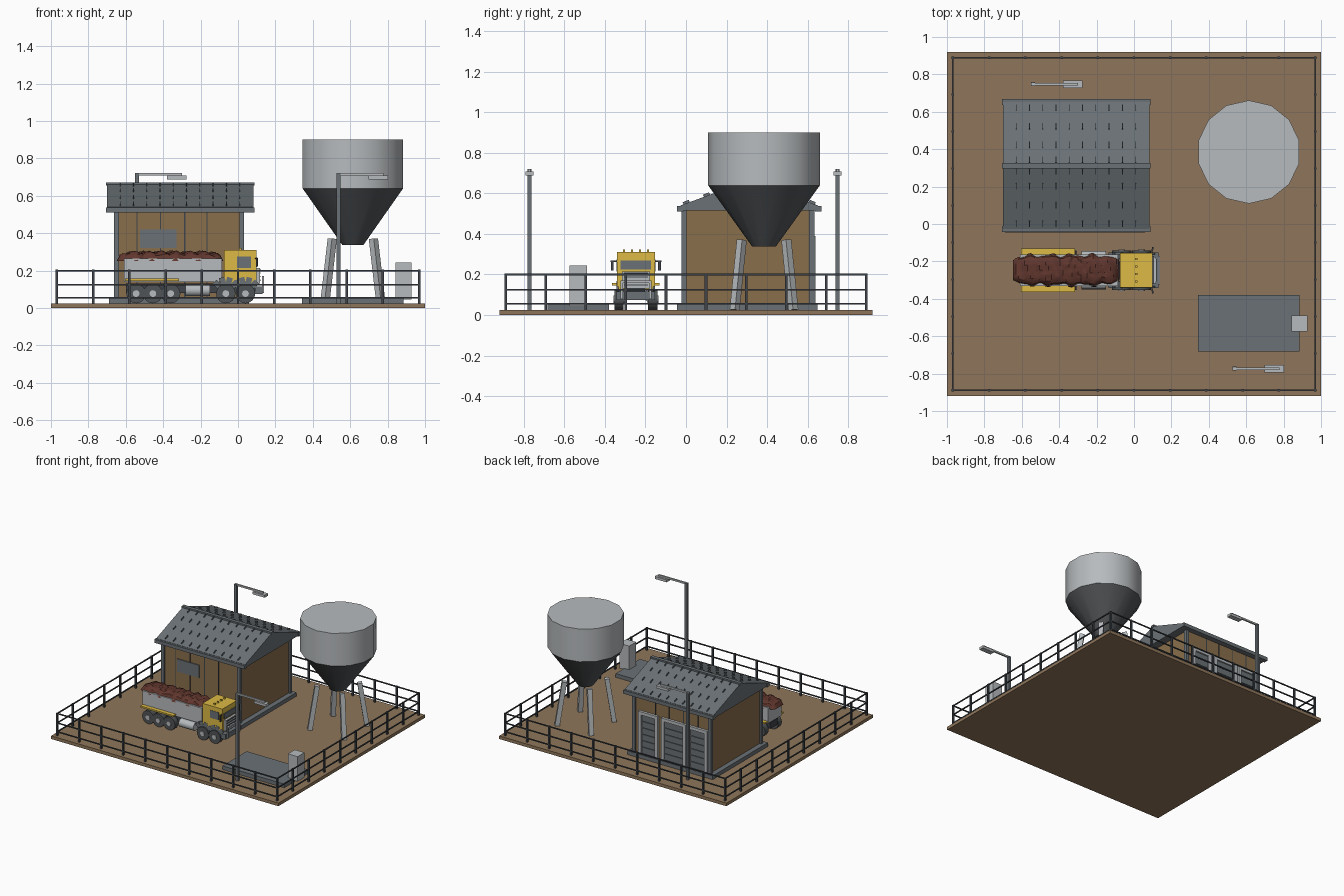
import bpy, bmesh, math, random
from mathutils import Vector, Matrix

random.seed(4)
if "Cube" in bpy.data.objects:
    bpy.data.objects.remove(bpy.data.objects["Cube"])


def material(name, *rgb):
    m = bpy.data.materials.new(name)
    m.use_nodes = True
    m.diffuse_color = (*rgb, 1)
    m.node_tree.nodes["Principled BSDF"].inputs["Base Color"].default_value = (*rgb, 1)
    return m


earth = material("earth brown", .275, .182, .103)
timber = material("timber brown", .25, .157, .072)
steel = material("light steel", .47, .495, .51)
slate = material("slate grey", .145, .165, .18)
charcoal = material("charcoal", .085, .09, .095)
dark = material("dark iron", .05, .058, .068)
yellow = material("truck yellow", .72, .49, .06)
soil = material("red soil", .12, .038, .027)
rubber = material("tyre grey", .08, .088, .093)


def finish(name, mat, bm, smooth=False):
    bmesh.ops.recalc_face_normals(bm, faces=bm.faces)
    if smooth:
        for f in bm.faces:
            f.smooth = True
        for e in bm.edges:
            e.smooth = e.calc_face_angle(0) < math.radians(32)
    mesh = bpy.data.meshes.new(name)
    bm.to_mesh(mesh)
    bm.free()
    mesh.materials.append(mat)
    obj = bpy.data.objects.new(name, mesh)
    bpy.context.collection.objects.link(obj)
    return obj


def add_box(bm, xs, ys, zs):
    lo, hi = zip(xs, ys, zs)
    centre = (Vector(lo) + Vector(hi)) / 2
    size = Vector(hi) - Vector(lo)
    bmesh.ops.create_cube(bm, size=1, matrix=Matrix.Translation(centre) @ Matrix.Diagonal((*size, 1)))


def box(name, mat, xs, ys, zs):
    bm = bmesh.new()
    add_box(bm, xs, ys, zs)
    return finish(name, mat, bm)


def add_beam(bm, a, b, width, height=None):
    a, b = Vector(a), Vector(b)
    d = b - a
    turn = d.to_track_quat('Z', 'Y').to_matrix().to_4x4()
    scale = Matrix.Diagonal((width, height or width, d.length, 1))
    bmesh.ops.create_cube(bm, size=1, matrix=Matrix.Translation((a + b) / 2) @ turn @ scale)


def add_cylinder(bm, centre, radius, depth, axis):
    turn = Matrix.Rotation(math.pi / 2, 4, axis)
    bmesh.ops.create_cone(bm, cap_ends=True, segments=16, radius1=radius, radius2=radius,
                          depth=depth, matrix=Matrix.Translation(centre) @ turn)


# Ground slab
GROUND = .025
box("ground", earth, (-1, 1), (-.92, .92), (0, GROUND))

# Perimeter fence
FX, FY = .968, .89
bm = bmesh.new()
for s in (-1, 1):
    for i in range(11):
        x = -FX + 2 * FX * i / 10
        add_beam(bm, (x, s * FY, GROUND), (x, s * FY, .205), .013)
    for i in range(1, 9):
        y = -FY + 2 * FY * i / 9
        add_beam(bm, (s * FX, y, GROUND), (s * FX, y, .205), .013)
    for z in (.055, .125, .2):
        add_beam(bm, (-FX, s * FY, z), (FX, s * FY, z), .008)
        add_beam(bm, (s * FX, -FY, z), (s * FX, FY, z), .008)
finish("fence", dark, bm)

# Silo: light drum over a darker hopper, on splayed legs
SX, SY, SIDES = .614, .385, 14
bm = bmesh.new()
rings = []
for radius, z in ((.058, .337), (.276, .64), (.276, .9)):
    angles = [math.pi / 2 + math.tau * i / SIDES for i in range(SIDES)]
    rings.append([bm.verts.new((SX + radius * math.cos(a), SY + radius * math.sin(a), z)) for a in angles])
for low, high in zip(rings, rings[1:]):
    for i in range(SIDES):
        j = (i + 1) % SIDES
        bm.faces.new((low[i], low[j], high[j], high[i]))
bm.faces.new(rings[0])
bm.faces.new(rings[-1])
for f in bm.faces:
    f.material_index = int(f.calc_center_median().z < .6)
finish("silo", steel, bm, smooth=True).data.materials.append(charcoal)
bm = bmesh.new()
for sx in (-1, 1):
    for sy in (-1, 1):
        add_beam(bm, (SX + sx * .15, SY + sy * .145, GROUND), (SX + sx * .11, SY + sy * .11, .37), .035)
finish("silo_legs", steel, bm)

# Shed: foundation, walls, posts
box("foundation", slate, (-.69, .06), (-.045, .65), (GROUND, .055))
box("shed_walls", timber, (-.65, .02), (-.01, .62), (.05, .52))
bm = bmesh.new()
for x in (-.65, .02):
    for y in (-.01, .62):
        add_beam(bm, (x, y, .05), (x, y, .53), .026)
finish("corner_posts", slate, bm)
bm = bmesh.new()
for y in (-.01, .62):
    for x in (-.54, -.415, -.285, -.165):
        add_beam(bm, (x, y, .05), (x, y, .52), .006)
finish("wall_seams", dark, bm)

# Shed roof with cap, gutters and snow guards
RIDGE, HALF, EAVE, PEAK = .312, .34, .54, .665
bm = bmesh.new()
outline = [(RIDGE - HALF, .515), (RIDGE - HALF, EAVE), (RIDGE, PEAK), (RIDGE + HALF, EAVE), (RIDGE + HALF, .515)]
face = bm.faces.new([bm.verts.new((-.7, y, z)) for y, z in outline])
moved = bmesh.ops.extrude_face_region(bm, geom=[face])['geom']
bmesh.ops.translate(bm, vec=(.782, 0, 0), verts=[g for g in moved if isinstance(g, bmesh.types.BMVert)])
finish("roof", slate, bm)
box("ridge_cap", slate, (-.705, .087), (RIDGE - .014, RIDGE + .014), (.655, .672))
bm = bmesh.new()
guards = bmesh.new()
for s in (-1, 1):
    edge = RIDGE + s * HALF
    add_box(bm, (-.705, .087), (edge - .016, edge + .016), (.51, .538))
    for d in (.03, .11, .21, .31):
        for i in range(10):
            x = -.63 + .071 * i
            z = PEAK - (PEAK - EAVE) * d / HALF
            add_beam(guards, (x, RIDGE + s * (d - .014), z + .012), (x, RIDGE + s * (d + .016), z), .004, .012)
finish("gutters", slate, bm)
finish("snow_guards", slate, guards)

# Front window
box("window_pane", slate, (-.525, -.33), (-.018, -.009), (.32, .42))

# Back roller doors
bm = bmesh.new()
slats = bmesh.new()
for x0, x1 in ((-.185, -.04), (-.43, -.24), (-.62, -.47)):
    box("door_panel", dark, (x0, x1), (.615, .625), (.055, .38))
    for x in (x0, x1):
        add_box(bm, (x - .013, x + .013), (.615, .64), (.055, .39))
    add_box(bm, (x0, x1), (.615, .64), (.365, .39))
    for i in range(6):
        z = .062 + i * .051
        add_box(slats, (x0, x1), (.62, .631), (z, z + .046))
finish("door_frames", steel, bm)
finish("door_slats", slate, slats)

# Weighbridge and kiosk
box("weighbridge", slate, (.342, .885), (-.683, -.38), (GROUND, .055))
box("kiosk", steel, (.842, .927), (-.575, -.488), (.045, .243))

# Lamp posts
for x, y in ((.537, -.773), (-.54, .748)):
    bm = bmesh.new()
    add_beam(bm, (x, y, GROUND), (x, y, .72), .02)
    finish("lamp_pole", slate, bm)
    bm = bmesh.new()
    add_beam(bm, (x - .01, y, .715), (x + .24, y, .715), .013)
    add_box(bm, (x + .16, x + .265), (y - .02, y + .02), (.688, .708))
    finish("lamp_head", steel, bm)

# Truck cab and chassis
TY = -.247


def across(half):
    return TY - half, TY + half


box("chassis", dark, (-.6, .1), across(.045), (.08, .13))
box("cab", yellow, (-.075, .1), across(.093), (.12, .31))
box("windscreen", slate, (.095, .106), across(.075), (.225, .268))
box("grille", steel, (.095, .118), across(.07), (.13, .215))
bm = bmesh.new()
for z in (.145, .165, .185, .203):
    add_box(bm, (.11, .121), across(.06), (z, z + .006))
finish("grille_bars", dark, bm)
box("bumper", slate, (.09, .13), across(.095), (.075, .115))
bm = bmesh.new()
for s in (-1, 1):
    add_beam(bm, (.134, TY + s * .07, .08), (.134, TY + s * .07, .17), .012)
add_beam(bm, (.134, TY - .075, .165), (.134, TY + .075, .165), .012)
finish("bull_bar", steel, bm)
bm = bmesh.new()
for k in (-.06, -.02, .02, .06):
    add_box(bm, (.005, .018), across(.005), (.308, .322))
    bmesh.ops.translate(bm, vec=(0, k, 0), verts=bm.verts[-8:])
finish("roof_lights", yellow, bm)

# Truck parts repeated on both sides
tyres, hubs, tanks, arches, mirrors, strips, windows = (bmesh.new() for _ in range(7))
for s in (-1, 1):
    for x in (-.545, -.455, -.36, -.065, .04):
        add_cylinder(tyres, (x, TY + s * .083, .077), .052, .045, 'X')
        add_cylinder(hubs, (x, TY + s * .084, .077), .018, .053, 'X')
    add_cylinder(tanks, (-.215, TY + s * .07, .095), .032, .13, 'Y')
    for x in (-.065, .04):
        rim = [Vector((x + .06 * math.cos(a), TY + s * .09, .08 + .06 * math.sin(a)))
               for a in (math.pi * k / 6 for k in range(1, 6))]
        for a, b in zip(rim, rim[1:]):
            add_beam(arches, a, b, .01, .055)
    add_beam(mirrors, (.095, TY + s * .09, .265), (.1, TY + s * .125, .265), .007)
    add_box(mirrors, (.095, .105), sorted((TY + s * .11, TY + s * .124)), (.22, .27))
    add_box(strips, (-.605, -.315), sorted((TY + s * .08, TY + s * .117)), (.145, .157))
    add_box(windows, (-.005, .07), sorted((TY + s * .09, TY + s * .096)), (.215, .275))
for name, mat, bm in (("tyres", rubber, tyres), ("hubs", steel, hubs), ("fuel_tanks", steel, tanks),
                      ("wheel_arches", slate, arches), ("mirrors", dark, mirrors),
                      ("rear_fenders", yellow, strips), ("cab_windows", slate, windows)):
    finish(name, mat, bm, smooth=name in ("tyres", "hubs", "fuel_tanks"))

# Tipper body and lumpy load
box("tipper", steel, (-.61, -.085), across(.085), (.14, .265))
bm = bmesh.new()
bmesh.ops.create_grid(bm, x_segments=36, y_segments=12, size=1)
for v in bm.verts:
    u, w = v.co.x, v.co.y
    dome = math.sqrt(max(0, 1 - w ** 4)) * math.sqrt(max(0, 1 - u ** 8))
    width = .083 + .006 * math.sin(u * 16) + .004 * math.sin(u * 27 + w)
    width *= math.sqrt(1 - .6 * u ** 8)
    lump = .007 * math.sin(u * 24 + w * 3) + random.uniform(-.004, .004)
    v.co = (-.363 + .285 * u, TY + width * w, .25 + dome * (.048 + lump))
bmesh.ops.holes_fill(bm, edges=[e for e in bm.edges if e.is_boundary], sides=0)
finish("soil_load", soil, bm, smooth=True)
